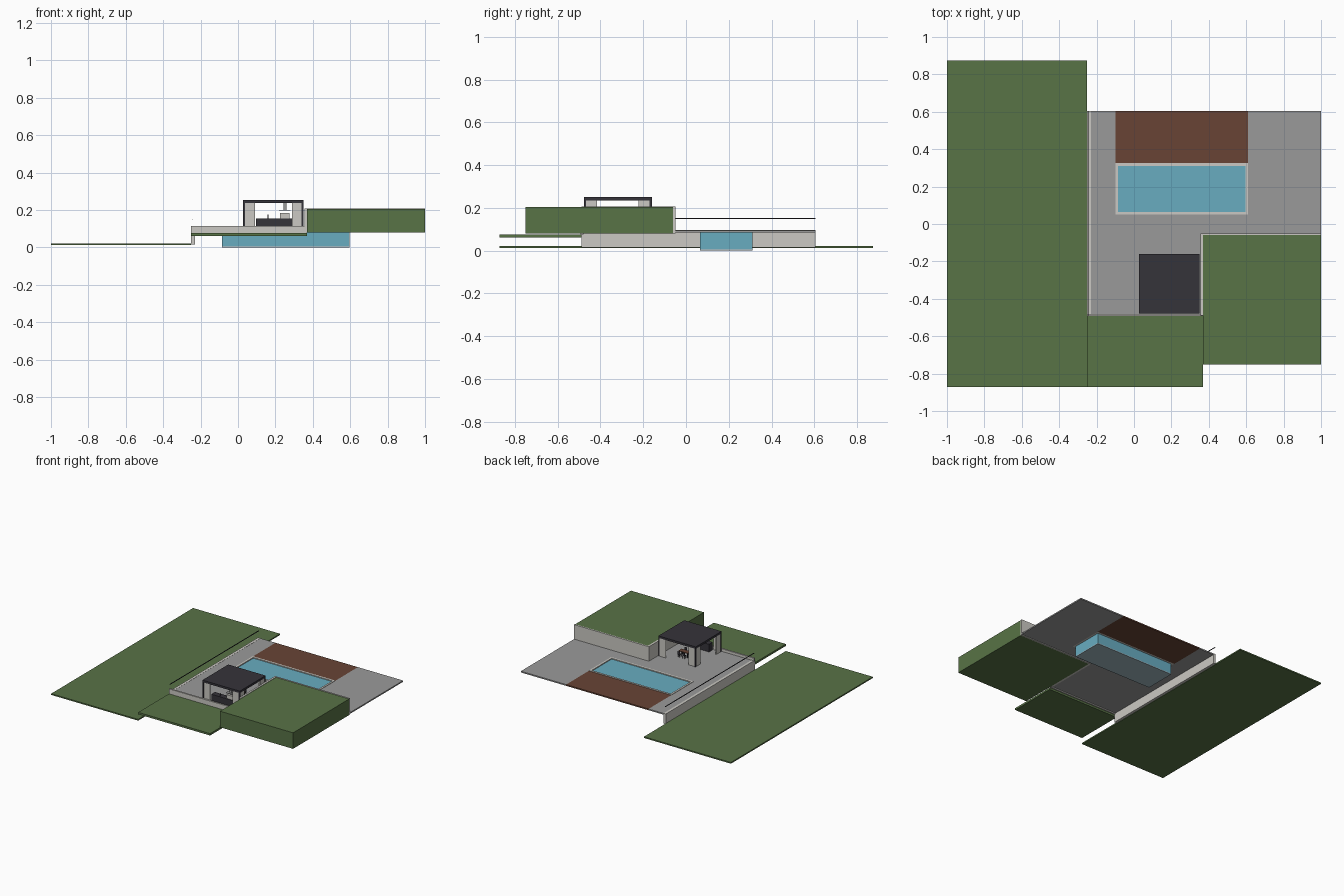
import bpy
import bmesh

cube = bpy.data.objects.get("Cube")
if cube:
    bpy.data.objects.remove(cube, do_unlink=True)


def material(name, rgb):
    """Flat material from 0-255 sRGB values."""
    lin = [((c / 255 + 0.055) / 1.055) ** 2.4 for c in rgb] + [1]
    m = bpy.data.materials.new(name)
    m.use_nodes = True
    m.diffuse_color = lin
    m.node_tree.nodes["Principled BSDF"].inputs["Base Color"].default_value = lin
    return m


grass = material("grass green", (88, 115, 70))
paving = material("paving grey", (154, 154, 154))
wood = material("wood brown", (104, 68, 53))
water = material("water blue", (104, 172, 192))
stone = material("pale stone", (203, 201, 195))
dark = material("charcoal", (53, 51, 58))
tile = material("pool tile", (160, 184, 193))


def boxes(name, mat, *spans):
    """One object made of boxes, each given as (x0, x1, y0, y1, z0, z1)."""
    bm = bmesh.new()
    for x0, x1, y0, y1, z0, z1 in spans:
        verts = bmesh.ops.create_cube(bm, size=1)["verts"]
        bmesh.ops.scale(bm, vec=(x1 - x0, y1 - y0, z1 - z0), verts=verts)
        bmesh.ops.translate(bm, vec=((x0 + x1) / 2, (y0 + y1) / 2, (z0 + z1) / 2), verts=verts)
    mesh = bpy.data.meshes.new(name)
    bm.to_mesh(mesh)
    bm.free()
    mesh.materials.append(mat)
    obj = bpy.data.objects.new(name, mesh)
    bpy.context.collection.objects.link(obj)
    return obj


# Main levels: deck extent, terrace edge and pool opening
L, R, BACK, FRONT = -0.25, 1.0, 0.605, -0.49
BASE, TOP = 0.085, 0.095
STEP_X, STEP_Y = 0.37, -0.05
PX0, PX1, PY0, PY1 = -0.10, 0.61, 0.05, 0.325
RIM = 0.015

# Lawns on three levels
boxes("lower_lawn", grass, (-1, L, -0.872, 0.875, 0.012, 0.022))
boxes("front_lawn", grass, (L, STEP_X, -0.872, FRONT, 0.062, 0.077))
boxes("raised_lawn", grass, (STEP_X, R, -0.75, STEP_Y - 0.01, 0.08, 0.205))

# Paved deck around the pool
boxes("paved_deck", paving,
      (L + 0.02, PX0, FRONT, BACK, BASE, TOP),
      (PX0, STEP_X - 0.01, FRONT, PY0, BASE, TOP),
      (STEP_X - 0.01, R, STEP_Y, PY0, BASE, TOP),
      (PX1, R, PY0, BACK, BASE, TOP))
boxes("wood_deck", wood, (PX0, PX1, PY1, BACK, BASE, TOP))

# Pool
boxes("pool_water", water, (PX0 + RIM, PX1 - RIM, PY0 + RIM, PY1 - RIM, 0.007, 0.091))
boxes("pool_floor", tile, (PX0 + RIM, PX1 - RIM, PY0 + RIM, PY1 - RIM, 0, 0.007))
boxes("pool_coping", stone,
      (PX0, PX1, PY0, PY0 + RIM, BASE, 0.098),
      (PX0, PX1, PY1 - RIM, PY1, BASE, 0.098),
      (PX0, PX0 + RIM, PY0 + RIM, PY1 - RIM, BASE, 0.098),
      (PX1 - RIM, PX1, PY0 + RIM, PY1 - RIM, BASE, 0.098))

# Retaining walls and handrail
boxes("side_retaining_wall", stone, (L, L + 0.02, FRONT, BACK, 0.015, 0.096))
boxes("front_low_wall", stone, (L, STEP_X, FRONT - 0.003, FRONT + 0.01, 0.077, 0.115))
boxes("terrace_wall", stone,
      (STEP_X - 0.015, STEP_X, FRONT, STEP_Y, 0.08, 0.208),
      (STEP_X, R, STEP_Y - 0.01, STEP_Y, 0.08, 0.208))
boxes("handrail", dark, (L + 0.004, L + 0.008, FRONT, BACK, 0.148, 0.153))

# Pavilion: roof, corner posts and the short wall panels beside each post
X0, X1, Y0, Y1 = 0.028, 0.35, -0.478, -0.16
EAVE = 0.236
boxes("pavilion_roof", dark, (X0, X1, Y0, Y1, EAVE, 0.252))
posts, panels = [], []
for x, sx in ((X0, 1), (X1, -1)):
    for y, sy in ((Y0, 1), (Y1, -1)):
        posts.append((*sorted((x, x + sx * 0.01)), *sorted((y, y + sy * 0.01)), TOP, EAVE))
        panels.append((*sorted((x + sx * 0.01, x + sx * 0.062)),
                       *sorted((y + sy * 0.002, y + sy * 0.008)), TOP, EAVE))
        panels.append((*sorted((x + sx * 0.002, x + sx * 0.008)),
                       *sorted((y + sy * 0.01, y + sy * 0.062)), TOP, EAVE))
boxes("pavilion_posts", dark, *posts)
boxes("pavilion_panels", stone, *panels)

# Outdoor kitchen
boxes("kitchen_counter", dark, (0.095, 0.318, -0.465, -0.42, TOP, 0.155))
boxes("grill", stone, (0.225, 0.275, -0.46, -0.425, 0.155, 0.184))
boxes("grill_hood", paving,
      (0.22, 0.28, -0.462, -0.423, 0.196, 0.201),
      (0.243, 0.258, -0.45, -0.435, 0.201, EAVE))
boxes("tap", dark, (0.159, 0.162, -0.45, -0.447, 0.155, 0.176))

# Dining table with chairs
TX, TY = 0.20, -0.27
boxes("table_top", wood, (TX - 0.04, TX + 0.04, TY - 0.02, TY + 0.02, 0.128, 0.132))
boxes("table_legs", dark, *[(TX + i - 0.002, TX + i + 0.002, TY + j - 0.002, TY + j + 0.002, TOP, 0.128)
                            for i in (-0.035, 0.035) for j in (-0.016, 0.016)])
chairs = []
for i in (-0.02, 0.02):
    for s in (-1, 1):
        cx, cy = TX + i, TY + s * 0.034
        chairs.append((cx - 0.01, cx + 0.01, cy - 0.01, cy + 0.01, 0.114, 0.117))
        chairs.append((cx - 0.01, cx + 0.01, cy + s * 0.009 - 0.001, cy + s * 0.009 + 0.001, 0.117, 0.14))
        for a in (-0.008, 0.008):
            for b in (-0.008, 0.008):
                chairs.append((cx + a - 0.001, cx + a + 0.001, cy + b - 0.001, cy + b + 0.001, TOP, 0.114))
boxes("dining_chairs", dark, *chairs)
